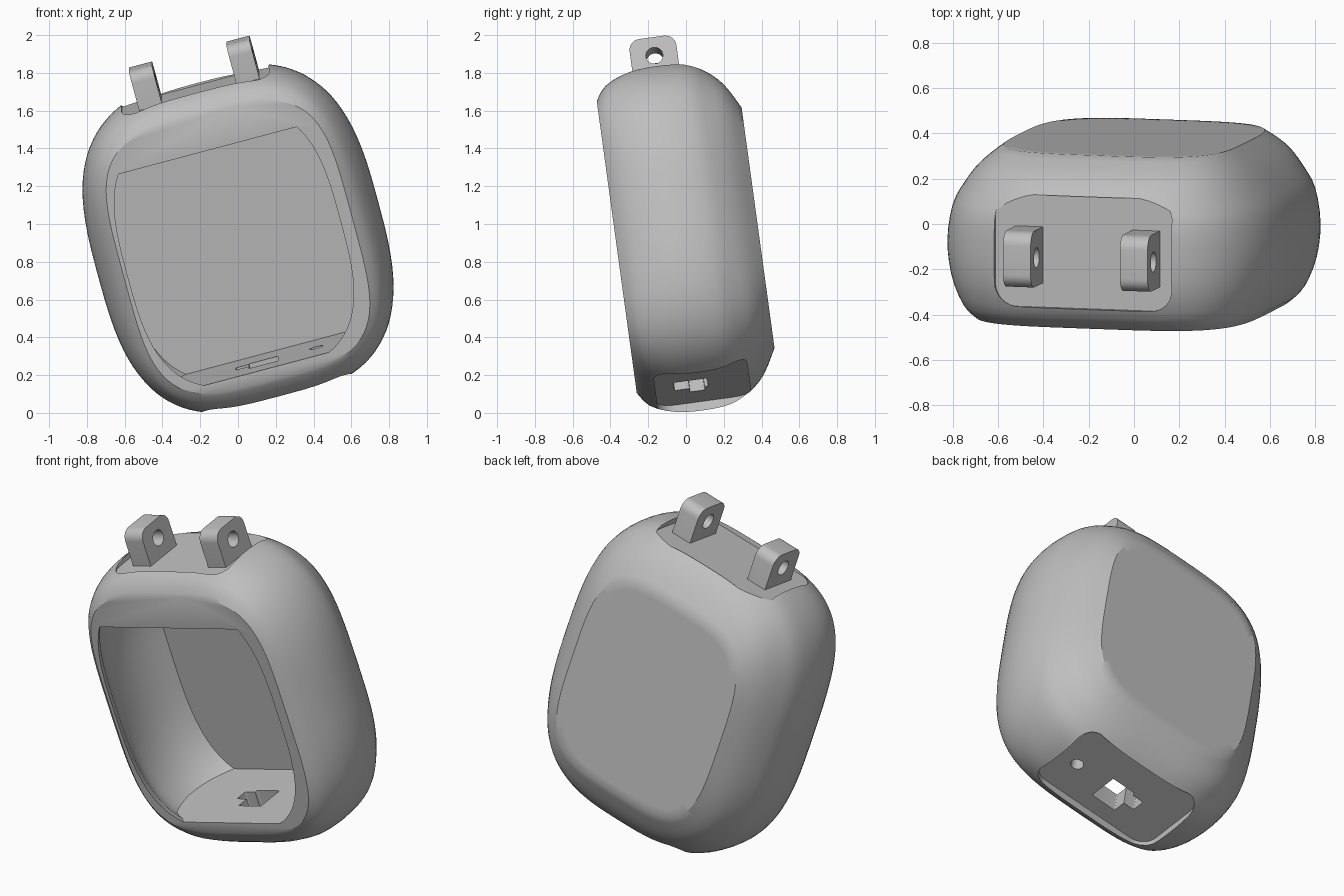
import bpy, bmesh
from math import cos, sin, pi, radians, copysign
from mathutils import Matrix, Vector

if "Cube" in bpy.data.objects:
    bpy.data.objects.remove(bpy.data.objects["Cube"])

# One grey plastic
grey = bpy.data.materials.new("grey_plastic")
grey.use_nodes = True
COLOUR = (0.52, 0.52, 0.52, 1)
grey.diffuse_color = COLOUR
grey.node_tree.nodes["Principled BSDF"].inputs["Base Color"].default_value = COLOUR

# The case leans forward and is turned in its own front plane
POSE = (Matrix.Translation((0, 0, 0.928)) @ Matrix.Rotation(radians(7.8), 4, 'X')
        @ Matrix.Rotation(radians(-15), 4, 'Y'))


def loft(name, rings):
    """Solid through a list of equal-length rings of points."""
    bm = bmesh.new()
    loops = [[bm.verts.new(p) for p in ring] for ring in rings]
    n = len(loops[0])
    for a, b in zip(loops, loops[1:]):
        for i in range(n):
            j = (i + 1) % n
            bm.faces.new((a[i], a[j], b[j], b[i]))
    bm.faces.new(loops[0])
    bm.faces.new(loops[-1])
    bmesh.ops.recalc_face_normals(bm, faces=bm.faces)
    mesh = bpy.data.meshes.new(name)
    bm.to_mesh(mesh)
    bm.free()
    mesh.materials.append(grey)
    ob = bpy.data.objects.new(name, mesh)
    bpy.context.collection.objects.link(ob)
    return ob


def oval(y, hu, hw, power, count=96):
    """Superellipse ring in the front plane."""
    pts = []
    for i in range(count):
        c, s = cos(2 * pi * i / count), sin(2 * pi * i / count)
        pts.append((hu * copysign(abs(c) ** (2 / power), c), y,
                    hw * copysign(abs(s) ** (2 / power), s)))
    return pts


def swept(sections, steps):
    """Oval rings along a smooth curve through (depth, half width, half height, squareness)."""
    last = len(sections) - 1
    rings = []
    for k in range(steps * last + 1):
        i = min(k // steps, last - 1)
        f = k / steps - i
        p = [Vector(sections[min(max(j, 0), last)]) for j in range(i - 1, i + 3)]
        rings.append(oval(*(p[1] + (p[2] - p[0]) * (f / 2)
                            + (2 * p[0] - 5 * p[1] + 4 * p[2] - p[3]) * (f * f / 2)
                            + (3 * p[1] - p[0] - 3 * p[2] + p[3]) * (f ** 3 / 2))))
    return rings


def rounded(cx, cy, hx, hy, r, steps=8):
    """Rounded rectangle as 2D points."""
    pts = []
    for k, (sx, sy) in enumerate(((1, 1), (-1, 1), (-1, -1), (1, -1))):
        for i in range(steps + 1):
            a = pi / 2 * (k + i / steps)
            pts.append((cx + sx * (hx - r) + r * cos(a), cy + sy * (hy - r) + r * sin(a)))
    return pts


def upright(name, outline, z0, z1):
    return loft(name, [[(x, y, z) for x, y in outline] for z in (z0, z1)])


def cut(ob, *cutters):
    for c in cutters:
        m = ob.modifiers.new("cut", 'BOOLEAN')
        m.operation, m.solver, m.object = 'DIFFERENCE', 'EXACT', c
        bpy.context.view_layer.objects.active = ob
        bpy.ops.object.modifier_apply(modifier=m.name)
        bpy.data.objects.remove(c)


def finish(ob, angle):
    ob.matrix_world = POSE
    bpy.ops.object.select_all(action='DESELECT')
    ob.select_set(True)
    bpy.context.view_layer.objects.active = ob
    bpy.ops.object.shade_smooth_by_angle(angle=radians(angle))


# Pillow-shaped case with a flat back panel
SHELL = [(-.37, .625, .732, 4), (-.31, .687, .815, 3.5), (-.18, .747, .876, 3.1),
         (-.03, .768, .892, 2.95), (.12, .745, .882, 2.95), (.22, .692, .832, 3),
         (.31, .615, .74, 3.4), (.385, .52, .605, 3.8)]
case = loft("case_body", swept(SHELL, 3) + [oval(.385, .48, .56, 3.8)])

# Cavity that follows the shell, widening behind the opening
HOLLOW = [(-.6, .582, .715, 3.1), (-.37, .582, .715, 3.1), (-.25, .65, .78, 3.1),
          (-.05, .69, .82, 3), (.12, .675, .81, 3), (.255, .625, .765, 3.1)]
cavity = loft("cavity_cutter", swept(HOLLOW, 3))
cavity.data.transform(Matrix.Translation((-.022, 0, 0)))
# flat ceiling and floor
bm = bmesh.new()
bm.from_mesh(cavity.data)
for height, up in ((.54, 1), (-.668, -1)):
    cutting = bmesh.ops.bisect_plane(bm, geom=bm.verts[:] + bm.edges[:] + bm.faces[:],
                                     plane_co=(0, 0, height), plane_no=(0, 0, up),
                                     clear_outer=True)
    rim = [e for e in cutting["geom_cut"] if isinstance(e, bmesh.types.BMEdge)]
    bmesh.ops.contextual_create(bm, geom=rim)
bmesh.ops.recalc_face_normals(bm, faces=bm.faces)
bm.to_mesh(cavity.data)
bm.free()

# Shallow recesses on top and bottom, with slot and round hole below
pocket = rounded(-.01, -.02, .405, .25, .1)
top_recess = upright("top_recess_cutter", pocket, .812, 1.2)
bottom_recess = upright("bottom_recess_cutter", pocket, -1.2, -.79)
slot = upright("slot_cutter", rounded(-.04, -.08, .08, .09, .005), -1, -.6)
notch = upright("notch_cutter", rounded(-.14, -.05, .05, .04, .005), -1, -.6)
pin_hole = upright("pin_hole_cutter", rounded(.25, -.05, .036, .036, .036), -1, -.6)
cut(case, cavity, top_recess, bottom_recess, slot, notch, pin_hole)
finish(case, 32)

# Pair of strap lugs with a cross hole
for side, name in ((-1, "right_lug"), (1, "left_lug")):
    x0, x1 = side * .267 - .057, side * .267 + .069
    lug = loft(name, [[(x, y, z) for y, z in rounded(-.037, .893, .125, .13, .06)] for x in (x0, x1)])
    # square the foot so that it meets the recess floor
    for v in lug.data.vertices:
        if v.co.z < .893:
            v.co.z = .8
            v.co.y = -.037 + copysign(.125, v.co.y + .037)
    bm = bmesh.new()
    bm.from_mesh(lug.data)
    bmesh.ops.remove_doubles(bm, verts=bm.verts, dist=.0001)
    bm.to_mesh(lug.data)
    bm.free()
    hole = loft("lug_hole_cutter", [[(x, y, z) for y, z in rounded(-.035, .922, .045, .045, .045)]
                                    for x in (x0 - .1, x1 + .1)])
    cut(lug, hole)
    finish(lug, 30)
